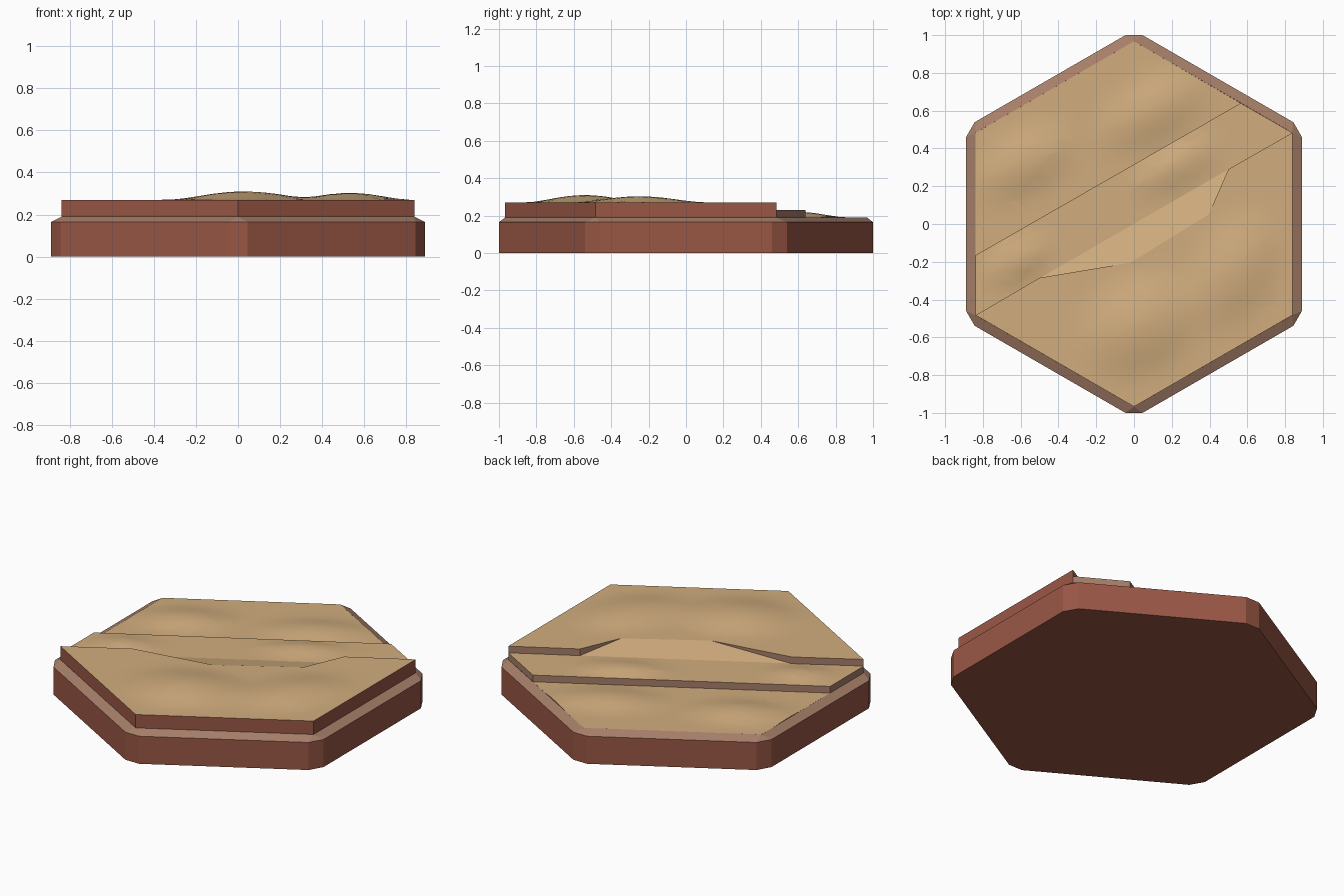
import bpy, bmesh, math
from mathutils import Vector

if "Cube" in bpy.data.objects:
    bpy.data.objects.remove(bpy.data.objects["Cube"])


def material(name, rgb):
    m = bpy.data.materials.new(name)
    m.diffuse_color = (*rgb, 1)
    m.use_nodes = True
    m.node_tree.nodes["Principled BSDF"].inputs["Base Color"].default_value = m.diffuse_color
    return m


SAND = material("sand", (0.64, 0.42, 0.21))
ROCK = material("rock", (0.38, 0.21, 0.14))
CLAY = material("clay", (0.32, 0.095, 0.06))


def finish(bm, name):
    me = bpy.data.meshes.new(name)
    bm.to_mesh(me)
    bm.free()
    for m in (SAND, ROCK, CLAY):
        me.materials.append(m)
    ob = bpy.data.objects.new(name, me)
    bpy.context.collection.objects.link(ob)
    return ob


def dune_height(x, y, dunes):
    """Sum of soft elliptical mounds: centre, radii, angle, height."""
    h = 0
    for cx, cy, rx, ry, deg, top in dunes:
        a = math.radians(deg)
        u = ((x - cx) * math.cos(a) + (y - cy) * math.sin(a)) / rx
        v = ((y - cy) * math.cos(a) - (x - cx) * math.sin(a)) / ry
        h += top * max(0, 1 - u * u - v * v) ** 2
    return h


def terrace(name, outline, z, floor, dunes, clay_outside=False):
    """Sand level with mounds on top and walls dropped to the floor."""
    bm = bmesh.new()
    bm.faces.new([bm.verts.new((x, y, z)) for x, y in outline])
    bmesh.ops.triangulate(bm, faces=bm.faces[:])
    for axis in ((1, 0, 0), (0, 1, 0)):
        for i in range(-15, 16):
            geom = bm.verts[:] + bm.edges[:] + bm.faces[:]
            bmesh.ops.bisect_plane(bm, geom=geom, dist=1e-5,
                                   plane_co=Vector(axis) * i * 0.0625, plane_no=axis)
    for v in bm.verts:
        v.co.z += dune_height(v.co.x, v.co.y, dunes)
    for f in bm.faces:
        f.smooth = True
    rim = [e for e in bm.edges if e.is_boundary]
    new = bmesh.ops.extrude_edge_only(bm, edges=rim)["geom"]
    for g in new:
        if isinstance(g, bmesh.types.BMVert):
            g.co.z = floor
    bmesh.ops.recalc_face_normals(bm, faces=bm.faces[:])
    top = max(bm.faces, key=lambda f: abs(f.normal.z))
    if top.normal.z < 0:
        bmesh.ops.reverse_faces(bm, faces=bm.faces[:])
    bm.normal_update()
    for g in new:
        if isinstance(g, bmesh.types.BMFace):
            g.smooth = False
            n = g.normal
            outside = n.x > 0.3 or n.y < -0.3
            g.material_index = 2 if clay_outside and outside else 1
    return finish(bm, name)


# Hexagonal base with cut corners and a sloped rim
bm = bmesh.new()
outer, inner = [], []
for k in range(6):
    a = math.radians(90 + 60 * k)
    c, s = math.cos(a), math.sin(a)
    inner.append(bm.verts.new((0.967 * c, 0.967 * s, 0.19)))
    for t in (-0.045, 0.045):
        outer.append((c - t * s, s + t * c))
low = [bm.verts.new((x, y, 0)) for x, y in outer]
high = [bm.verts.new((x, y, 0.165)) for x, y in outer]
bm.faces.new(low[::-1]).material_index = 2
for i in range(12):
    j = (i + 1) % 12
    bm.faces.new((low[i], low[j], high[j], high[i])).material_index = 2
for k in range(6):
    a, b, c = high[2 * k], high[2 * k + 1], high[(2 * k + 2) % 12]
    bm.faces.new((a, b, inner[k])).material_index = 1
    bm.faces.new((b, c, inner[(k + 1) % 6], inner[k])).material_index = 1
finish(bm, "hex_base")

# Three stepped sand levels
terrace("back_sand",
        [(-0.838, -0.165), (0.565, 0.64), (0, 0.967), (-0.838, 0.483)], 0.19, 0.18,
        [(-0.58, 0.32, 0.35, 0.2, 30, 0.03), (0.1, 0.6, 0.4, 0.2, 30, 0.03)])
terrace("middle_sand",
        [(-0.838, -0.483), (0.838, 0.483), (0.565, 0.64), (-0.838, -0.165)], 0.23, 0.19,
        [(-0.62, -0.2, 0.24, 0.13, 30, 0.025), (0.22, 0.3, 0.32, 0.13, 30, 0.025)])
terrace("front_sand",
        [(-0.838, -0.483), (0, -0.967), (0.838, -0.483), (0.838, 0.483),
         (0.5, 0.29), (0.395, 0.05), (-0.02, -0.205), (-0.5, -0.285)], 0.27, 0.19,
        [(0.03, -0.54, 0.4, 0.3, 30, 0.04), (0.53, -0.25, 0.4, 0.25, 60, 0.033)],
        clay_outside=True)

# Sand ramp joining the middle and front levels
bm = bmesh.new()
bm.faces.new([bm.verts.new(p) for p in
              ((-0.02, -0.205, 0.27), (0.395, 0.05, 0.27), (0.5, 0.289, 0.23), (-0.5, -0.287, 0.23))])
finish(bm, "sand_ramp")
